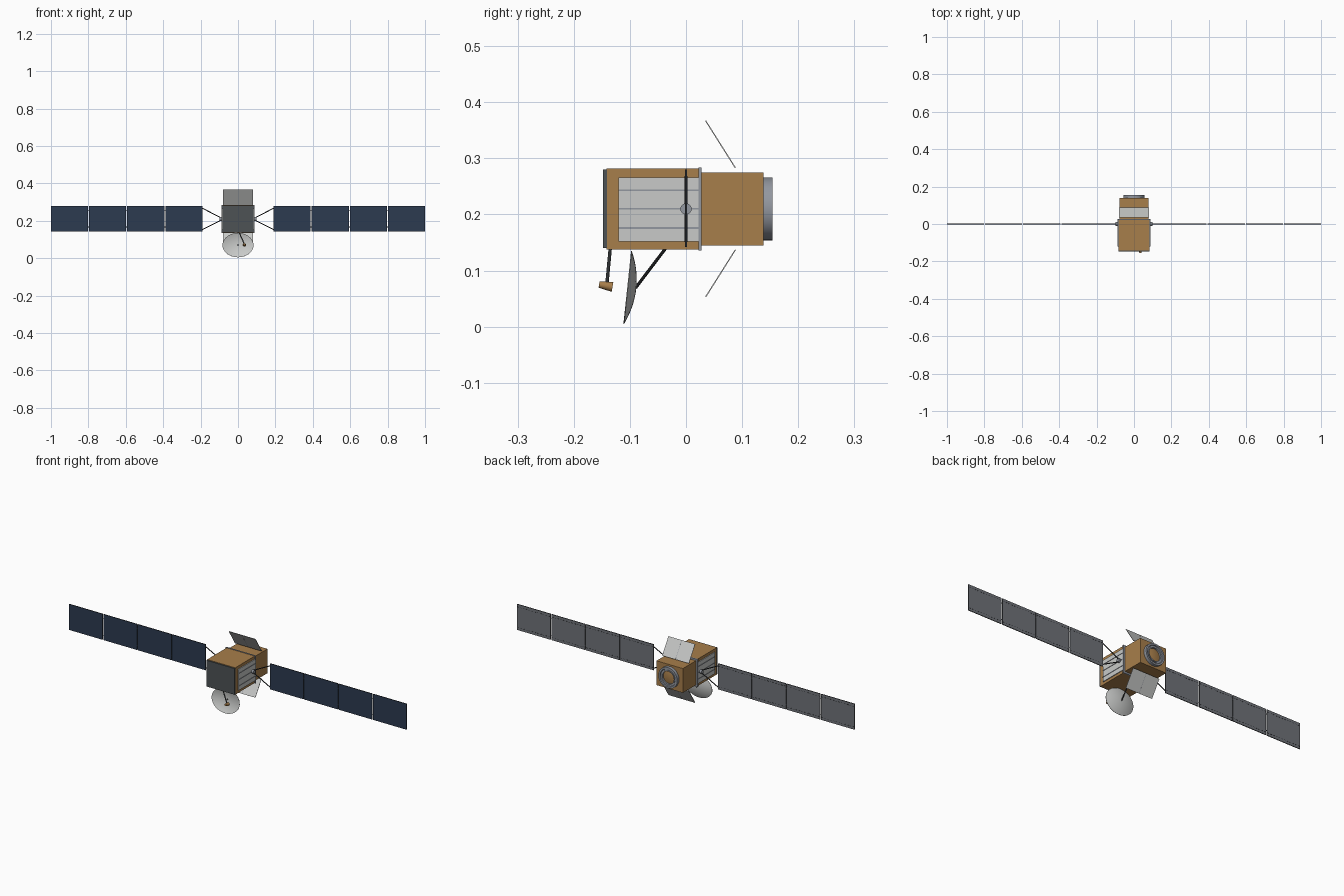
import bpy, bmesh, math
from mathutils import Vector, Matrix

cube = bpy.data.objects.get("Cube")
if cube:
    bpy.data.objects.remove(cube, do_unlink=True)


def material(name, rgb):
    m = bpy.data.materials.new(name)
    m.use_nodes = True
    color = (*rgb, 1)
    m.diffuse_color = color
    m.node_tree.nodes["Principled BSDF"].inputs["Base Color"].default_value = color
    return m


GOLD = material("gold_foil", (0.39, 0.21, 0.07))
NAVY = material("navy_cells", (0.025, 0.043, 0.08))
BACK = material("panel_back_grey", (0.16, 0.17, 0.19))
PLATE = material("slate_grey", (0.075, 0.085, 0.09))
SILVER = material("silver", (0.29, 0.31, 0.35))
LIGHT = material("light_grey", (0.58, 0.59, 0.58))
DARK = material("dark_metal", (0.025, 0.027, 0.03))


def finish(bm, name, *mats):
    bmesh.ops.recalc_face_normals(bm, faces=bm.faces)
    me = bpy.data.meshes.new(name)
    bm.to_mesh(me)
    bm.free()
    for m in mats:
        me.materials.append(m)
    ob = bpy.data.objects.new(name, me)
    bpy.context.collection.objects.link(ob)
    return ob


def smooth(ob):
    bpy.ops.object.select_all(action="DESELECT")
    ob.select_set(True)
    bpy.context.view_layer.objects.active = ob
    bpy.ops.object.shade_smooth_by_angle(angle=math.radians(35))


def add_box(bm, lo, hi):
    lo, hi = Vector(lo), Vector(hi)
    mat = Matrix.Translation((lo + hi) / 2) @ Matrix.Diagonal((*(hi - lo), 1))
    return bmesh.ops.create_cube(bm, size=1, matrix=mat)["verts"]


def box(name, lo, hi, mat):
    bm = bmesh.new()
    add_box(bm, lo, hi)
    return finish(bm, name, mat)


def rod(name, a, b, r1, mat, r2=None, sides=10):
    a, b = Vector(a), Vector(b)
    d = b - a
    bm = bmesh.new()
    bmesh.ops.create_cone(
        bm, cap_ends=True, segments=sides, radius1=r1,
        radius2=r1 if r2 is None else r2, depth=d.length,
        matrix=Matrix.Translation((a + b) / 2) @ d.to_track_quat("Z", "Y").to_matrix().to_4x4())
    ob = finish(bm, name, mat)
    smooth(ob)
    return ob


def lathe(name, profile, mat, center, steps=40):
    # profile of (radius, y) spun around the y axis
    bm = bmesh.new()
    vs = [bm.verts.new((r, y, 0)) for r, y in profile]
    es = [bm.edges.new(p) for p in zip(vs, vs[1:])]
    bmesh.ops.spin(bm, geom=vs + es, cent=(0, 0, 0), axis=(0, 1, 0),
                   angle=math.tau, steps=steps)
    bmesh.ops.remove_doubles(bm, verts=bm.verts, dist=0.0002)
    ob = finish(bm, name, mat)
    ob.location = center
    smooth(ob)
    return ob


MID = 0.21

# Body
box("main_body", (-0.083, -0.142, 0.138), (0.083, 0.025, 0.282), GOLD)
box("rear_body", (-0.078, 0.025, 0.145), (0.078, 0.138, 0.275), GOLD)
box("front_plate", (-0.084, -0.148, 0.14), (0.084, -0.141, 0.28), PLATE)
box("body_frame", (-0.088, 0.022, 0.136), (0.088, 0.028, 0.284), SILVER)

# Rear docking ring with foil center
lathe("rear_ring", [(0.056, 0.137), (0.056, 0.154), (0.047, 0.154), (0.045, 0.149),
                    (0.040, 0.149), (0.040, 0.152), (0.034, 0.152), (0.034, 0.138)],
      SILVER, (0, 0, MID))
lathe("rear_ring_center", [(0.035, 0.143), (0.02, 0.146), (0, 0.147)], GOLD, (0, 0, MID))

# Solar wing layout
START, END, GAP, COUNT = 0.19, 1.0, 0.005, 4
PITCH = (END - START + GAP) / COUNT
LOW, HIGH = 0.142, 0.28

for side, s in (("left", 1), ("right", -1)):
    # Side radiator with ridges
    box(side + "_radiator", (s * 0.082, -0.12, 0.152), (s * 0.087, 0.022, 0.266), LIGHT)
    for i, z in enumerate((0.176, 0.21, 0.243)):
        box(f"{side}_radiator_ridge_{i + 1}", (s * 0.086, -0.12, z - 0.0015),
            (s * 0.089, 0.022, z + 0.0015), SILVER)

    # Wing hub and yoke
    rod(side + "_wing_hub", (s * 0.083, 0, MID), (s * 0.098, 0, MID), 0.01, SILVER, sides=20)
    for tag, k in (("upper", 1), ("lower", -1)):
        rod(f"{side}_{tag}_yoke", (s * 0.094, 0, MID + k * 0.008),
            (s * 0.192, 0, MID + k * 0.058), 0.0025, DARK)
    for tag, z in (("upper", 0.255), ("lower", 0.167)):
        rod(f"{side}_{tag}_hinge_rail", (s * 0.192, 0, z), (s * 0.998, 0, z), 0.0014, DARK, sides=6)

    for i in range(COUNT):
        x0 = START + i * PITCH
        x1 = x0 + PITCH - GAP
        # Panel: cells in front, grey behind, dark rim
        bm = bmesh.new()
        add_box(bm, (s * x0, -0.002, LOW), (s * x1, 0.002, HIGH))
        bmesh.ops.recalc_face_normals(bm, faces=bm.faces)
        for f in bm.faces:
            f.material_index = 0 if f.normal.y < -0.5 else 1 if f.normal.y > 0.5 else 2
        finish(bm, f"{side}_solar_panel_{i + 1}", NAVY, BACK, DARK)

        # Dashed rows on the back
        bm = bmesh.new()
        n = 12
        step = (x1 - x0) / n
        for z in (LOW + 0.014, HIGH - 0.014):
            for j in range(n):
                x = x0 + (j + 0.25) * step
                add_box(bm, (s * x, 0.0018, z - 0.001), (s * (x + step / 2), 0.0026, z + 0.001))
        finish(bm, f"{side}_panel_dashes_{i + 1}", DARK)

# Tilted shades above and below the rear body
for tag, k in (("upper", 1), ("lower", -1)):
    base = Vector((0, 0.088, MID + k * 0.073))
    tip = Vector((0, 0.035, MID + k * 0.157))
    d = tip - base
    turn = Matrix.Translation((base + tip) / 2) @ Matrix.Rotation(
        math.atan2(d.z, d.y), 4, "X")
    h = d.length / 2
    for j, (a, b) in enumerate(((-0.079, -0.001), (0.001, 0.079))):
        ob = box(f"{tag}_shade_{j + 1}", (a, -h, -0.001), (b, h, 0.001), LIGHT)
        ob.matrix_world = turn
    seam = box(tag + "_shade_seam", (-0.0015, -h, -0.0008), (0.0015, h, 0.0008), SILVER)
    seam.matrix_world = turn

# Dish antenna: shallow oval bowl opening forward
R, DEPTH = 0.083, 0.015
bowl = [(R * t / 8, DEPTH * (1 - (t / 8) ** 2)) for t in range(9)]
lining = [(r, y - 0.0012) for r, y in reversed(bowl)]
dish = lathe("dish", bowl + lining, LIGHT, (0, -0.1035, 0.07), 36)
dish.scale = (1, 1, 0.79)
dish.rotation_euler.x = math.radians(-6)
rod("dish_strut", (0, -0.036, 0.14), (0, -0.09, 0.069), 0.0028, DARK)

# Feed horn on its arm
rod("feed_arm", (0.005, -0.135, 0.14), (0.034, -0.141, 0.076), 0.003, PLATE)
rod("feed_horn", (0.034, -0.155, 0.075), (0.034, -0.131, 0.071), 0.0055, GOLD, 0.009, 20)
